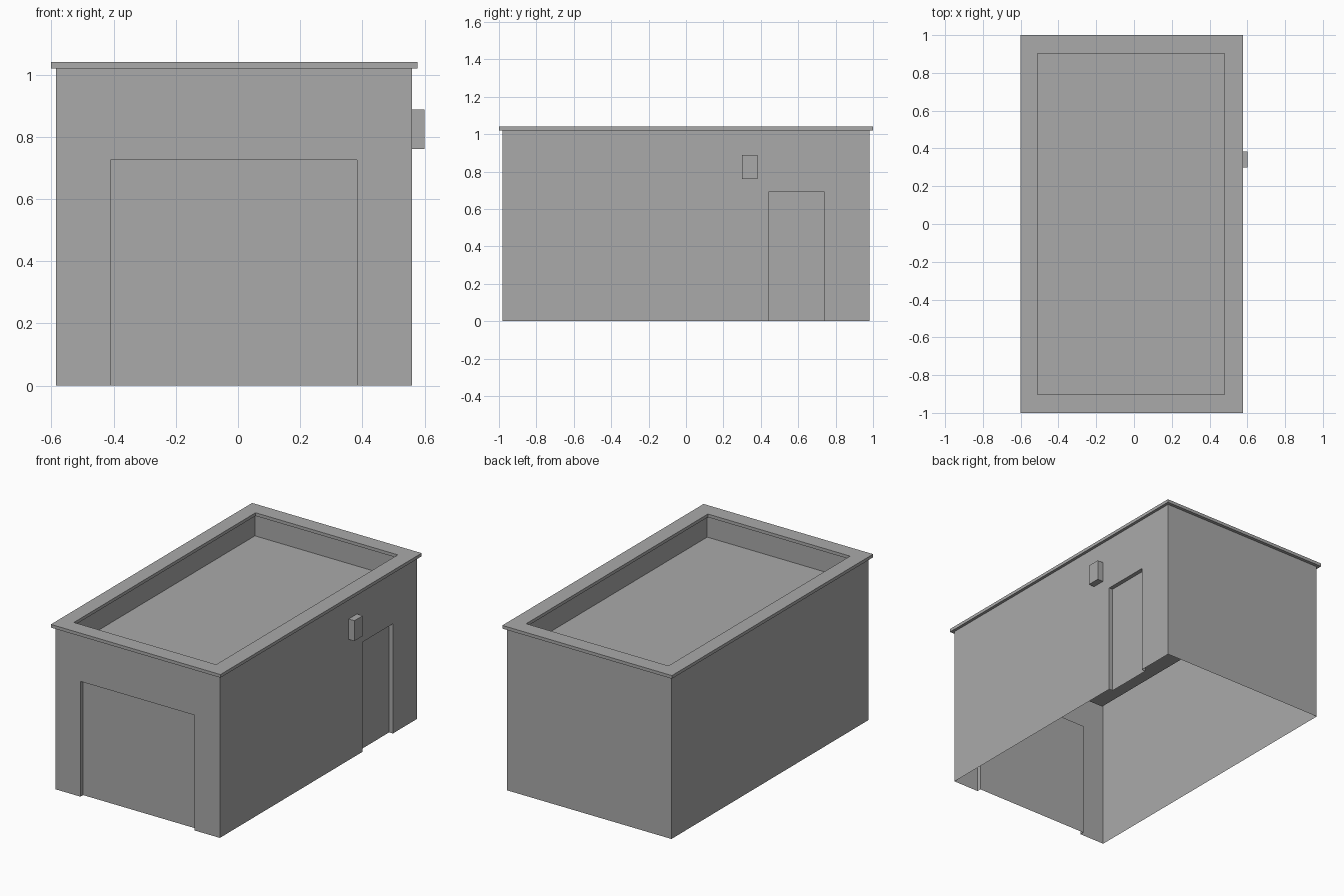
import bpy
import bmesh

if "Cube" in bpy.data.objects:
    bpy.data.objects.remove(bpy.data.objects["Cube"], do_unlink=True)

# Single colour
GREY = (0.4, 0.4, 0.4, 1.0)
grey = bpy.data.materials.new("plain grey")
grey.use_nodes = True
grey.diffuse_color = GREY
grey.node_tree.nodes["Principled BSDF"].inputs["Base Color"].default_value = GREY

# Main sizes
LEFT, RIGHT, DEPTH = -0.585, 0.56, 0.98
WALL_TOP, CAP_TOP, ROOF_Z = 1.02, 1.04, 0.885
CAP_OVER, RECESS = 0.018, 0.026


def make_object(name, polygons):
    """Mesh object from a list of polygons, welding shared corners."""
    bm = bmesh.new()
    for points in polygons:
        bm.faces.new([bm.verts.new(p) for p in points])
    bmesh.ops.remove_doubles(bm, verts=bm.verts, dist=1e-5)
    mesh = bpy.data.meshes.new(name)
    bm.to_mesh(mesh)
    bm.free()
    mesh.materials.append(grey)
    obj = bpy.data.objects.new(name, mesh)
    bpy.context.collection.objects.link(obj)
    return obj


def rectangle(x0, x1, y0, y1, z):
    return [(x0, y0, z), (x1, y0, z), (x1, y1, z), (x0, y1, z)]


def bands(lower, upper):
    """Quads joining two rectangles, facing out when built upwards."""
    return [[lower[i], lower[(i + 1) % 4], upper[(i + 1) % 4], upper[i]]
            for i in range(4)]


def wall_with_door(wall_name, door_name, place, u0, u1, a, b, h):
    """Wall with a recessed opening from a to b, and the door set in it."""
    opening = [(a, 0), (a, h), (b, h), (b, 0)]
    outline = [(u0, 0)] + opening + [(u1, 0), (u1, WALL_TOP), (u0, WALL_TOP)]
    faces = [[place(u, 0, z) for u, z in outline]]
    for (pu, pz), (qu, qz) in zip(opening, opening[1:]):
        faces.append([place(pu, 0, pz), place(pu, RECESS, pz),
                      place(qu, RECESS, qz), place(qu, 0, qz)])
    make_object(wall_name, faces)
    make_object(door_name, [[place(u, RECESS, z) for u, z in reversed(opening)]])


# Front wall with the wide door, side wall with the narrow door
wall_with_door("front_wall", "garage_door",
               lambda u, d, z: (u, -DEPTH + d, z),
               LEFT, RIGHT, -0.41, 0.383, 0.725)
wall_with_door("side_wall", "side_door",
               lambda u, d, z: (RIGHT - d, u, z),
               -DEPTH, DEPTH, 0.44, 0.74, 0.69)

# Plain walls
base = rectangle(LEFT, RIGHT, -DEPTH, DEPTH, 0)
top = rectangle(LEFT, RIGHT, -DEPTH, DEPTH, WALL_TOP)
sides = bands(base, top)
make_object("back_wall", [sides[2]])
make_object("blank_side_wall", [sides[3]])

# Sunken flat roof with the inner parapet faces
hole = (-0.51, 0.48, -0.903, 0.903)
inner = (hole[0] - 0.015, hole[1] + 0.015, hole[2] - 0.015, hole[3] + 0.015)
floor = rectangle(*inner, ROOF_Z)
make_object("flat_roof", [floor])
make_object("parapet_lining", bands(rectangle(*inner, WALL_TOP), floor))

# Coping ring on top of the parapet
outer = (-0.602, RIGHT + CAP_OVER, -1.0, 1.0)
profile = [rectangle(*outer, WALL_TOP), rectangle(*outer, CAP_TOP),
           rectangle(*hole, CAP_TOP), rectangle(*hole, WALL_TOP)]
ring = []
for i in range(4):
    ring += bands(profile[i], profile[(i + 1) % 4])
make_object("parapet_coping", ring)

# Small box fixed to the side wall
box = (RIGHT, 0.6, 0.30, 0.383)
low, high = rectangle(*box, 0.76), rectangle(*box, 0.888)
make_object("wall_box", bands(low, high) + [low[::-1], high])
